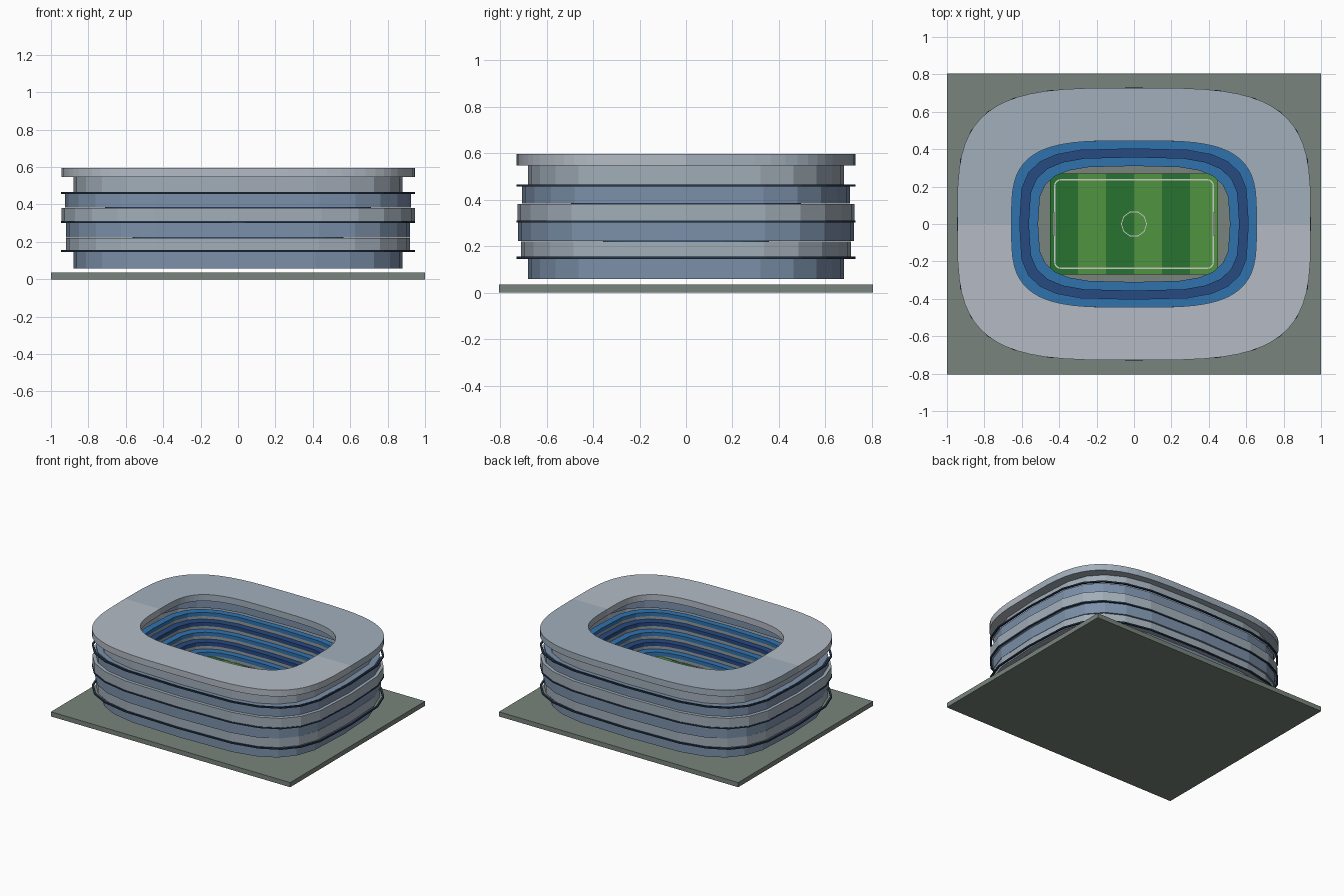
import bpy, bmesh, math

if "Cube" in bpy.data.objects:
    bpy.data.objects.remove(bpy.data.objects["Cube"])


def mat(name, r, g, b):
    m = bpy.data.materials.new(name)
    m.diffuse_color = (r, g, b, 1)
    m.use_nodes = True
    m.node_tree.nodes["Principled BSDF"].inputs["Base Color"].default_value = m.diffuse_color
    return m


SLAB = mat("slab_grey_green", 0.19, 0.23, 0.20)
PANEL = mat("panel_grey", 0.36, 0.42, 0.48)
GLASS = mat("glass_blue", 0.20, 0.28, 0.40)
ROOF_A = mat("roof_light", 0.46, 0.50, 0.56)
ROOF_B = mat("roof_blue_grey", 0.36, 0.43, 0.50)
FIN = mat("fin_navy", 0.02, 0.04, 0.07)
SEAT_A = mat("seat_blue", 0.03, 0.17, 0.42)
SEAT_B = mat("seat_navy", 0.02, 0.07, 0.22)
CONCRETE = mat("concrete", 0.30, 0.32, 0.34)
GRASS_A = mat("grass_dark", 0.02, 0.17, 0.03)
GRASS_B = mat("grass_light", 0.08, 0.30, 0.05)
WHITE = mat("line_white", 0.8, 0.8, 0.8)


def oval(a, b, segs, n=3.6):
    """Superellipse outline with half sizes a, b."""
    pts = []
    for i in range(segs):
        t = 2 * math.pi * i / segs
        c, s = math.cos(t), math.sin(t)
        pts.append((a * math.copysign(abs(c) ** (2 / n), c),
                    b * math.copysign(abs(s) ** (2 / n), s)))
    return pts


def round_rect(a, b, r, steps=4):
    pts = []
    for k, (sx, sy) in enumerate([(1, 1), (-1, 1), (-1, -1), (1, -1)]):
        for i in range(steps + 1):
            t = math.pi / 2 * (k + i / steps)
            pts.append((sx * (a - r) + r * math.cos(t), sy * (b - r) + r * math.sin(t)))
    return pts


def ring(name, outer, inner, z0, z1, mats):
    """Closed rectangular-section ring between two outlines; a second material goes on the back half."""
    bm = bmesh.new()
    loops = [[bm.verts.new((x, y, z)) for x, y in pts]
             for pts, z in ((outer, z0), (outer, z1), (inner, z1), (inner, z0))]
    n = len(outer)
    for k in range(4):
        p, q = loops[k], loops[(k + 1) % 4]
        for i in range(n):
            j = (i + 1) % n
            f = bm.faces.new((p[i], p[j], q[j], q[i]))
            if len(mats) > 1 and f.calc_center_median().y > 0:
                f.material_index = 1
    bmesh.ops.recalc_face_normals(bm, faces=bm.faces)
    me = bpy.data.meshes.new(name)
    bm.to_mesh(me)
    bm.free()
    for m in mats:
        me.materials.append(m)
    ob = bpy.data.objects.new(name, me)
    bpy.context.collection.objects.link(ob)
    return ob


def box(name, x0, x1, y0, y1, z0, z1, m):
    bpy.ops.mesh.primitive_cube_add(size=1, location=((x0 + x1) / 2, (y0 + y1) / 2, (z0 + z1) / 2))
    ob = bpy.context.object
    ob.name = name
    ob.scale = (x1 - x0, y1 - y0, z1 - z0)
    ob.data.materials.append(m)
    return ob


# ground slab
box("base_slab", -1, 1, -0.805, 0.805, 0, 0.035, SLAB)

# facade bands, alternating glass and panel
bands = [(0.058, 0.150, 0.88, 0.68), (0.151, 0.221, 0.92, 0.71),
         (0.223, 0.304, 0.92, 0.722), (0.306, 0.382, 0.945, 0.725),
         (0.384, 0.460, 0.925, 0.705), (0.461, 0.548, 0.88, 0.68)]
for i, (z0, z1, a, b) in enumerate(bands):
    ring(f"facade_band_{i + 1}", oval(a, b, 24), oval(a - 0.05, b - 0.05, 24), z0, z1,
         [PANEL if i % 2 else GLASS])

# thin dark fins hung around the facade
for i, z in enumerate((0.151, 0.306, 0.461)):
    ring(f"facade_fin_{i + 1}", oval(0.947, 0.73, 24), oval(0.935, 0.718, 24),
         z - 0.005, z + 0.005, [FIN])

# roof ring in two tones
ring("roof", oval(0.945, 0.728, 64), oval(0.655, 0.445, 64), 0.548, 0.596, [ROOF_A, ROOF_B])

# stepped seating rows on concrete risers
for k in range(5):
    a, b, z = 0.513 + 0.049 * k, 0.31 + 0.046 * k, 0.185 + 0.05 * k
    outer, inner = oval(a + 0.05, b + 0.046, 24), oval(a, b, 24)
    ring(f"seat_row_{k + 1}", outer, inner, z + 0.022, z + 0.05, [SEAT_B if k % 2 else SEAT_A])
    ring(f"riser_{k + 1}", outer, inner, z, z + 0.022, [CONCRETE])

# striped pitch
PZ = 0.203
for i in range(6):
    x = -0.45 + 0.15 * i
    box(f"pitch_stripe_{i + 1}", x, x + 0.15, -0.27, 0.27, PZ - 0.015, PZ,
        GRASS_B if i % 2 else GRASS_A)

# pitch markings
ring("touch_line", round_rect(0.427, 0.24, 0.035), round_rect(0.42, 0.233, 0.028),
     PZ - 0.002, PZ + 0.003, [WHITE])
ring("centre_circle", oval(0.07, 0.07, 10, 2), oval(0.065, 0.065, 10, 2),
     PZ - 0.002, PZ + 0.003, [WHITE])

# goals
for s, side in ((-1, "left"), (1, "right")):
    x = 0.43 * s
    for y in (-0.06, 0.06):
        box(f"goal_post_{side}", x - 0.004, x + 0.004, y - 0.004, y + 0.004, PZ, PZ + 0.045, WHITE)
    box(f"goal_bar_{side}", x - 0.004, x + 0.004, -0.064, 0.064, PZ + 0.039, PZ + 0.047, WHITE)
